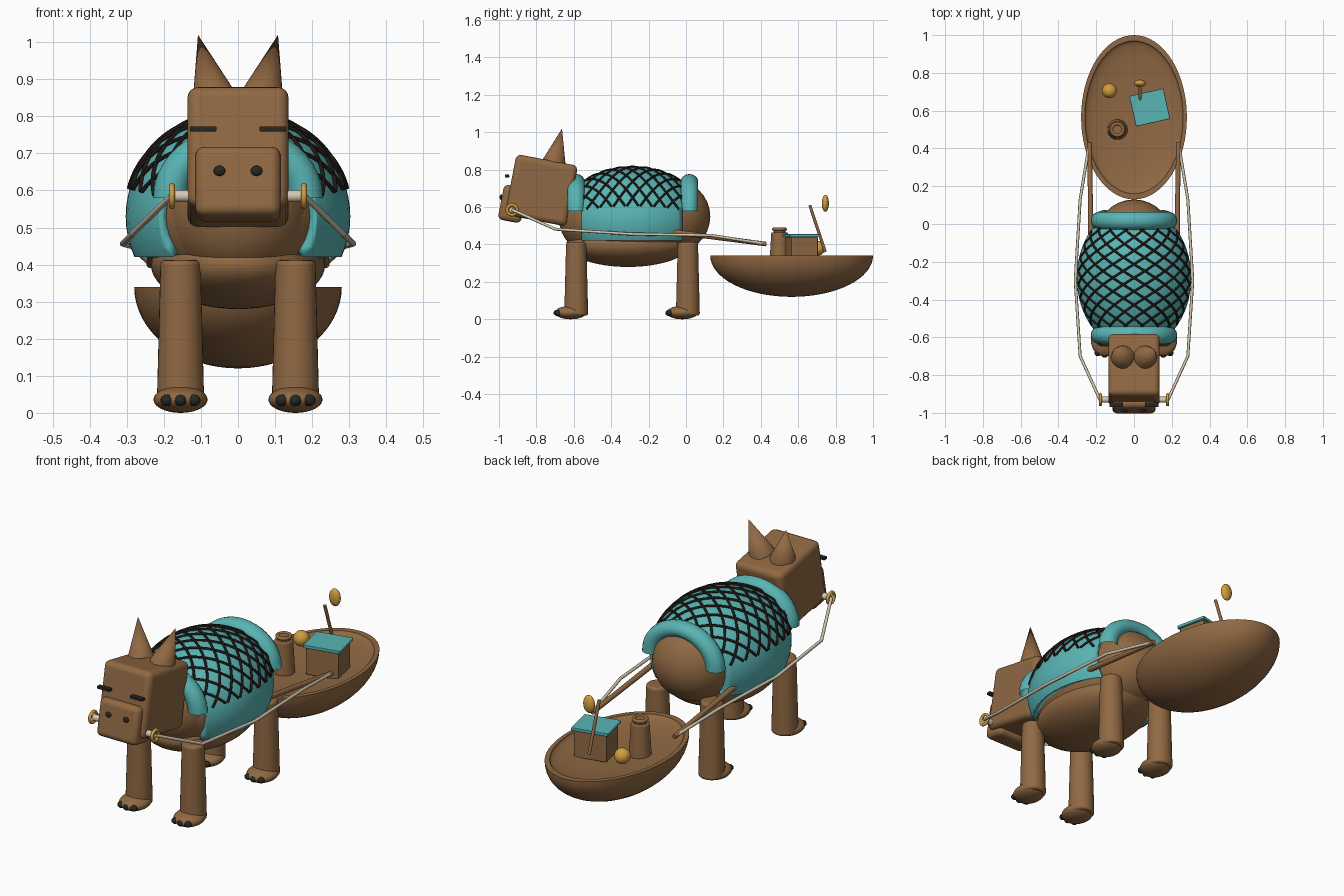
import bpy, bmesh, math
from mathutils import Vector

cube = bpy.data.objects.get("Cube")
if cube:
    bpy.data.objects.remove(cube, do_unlink=True)


def material(name, rgb):
    m = bpy.data.materials.new(name)
    m.use_nodes = True
    m.diffuse_color = (*rgb, 1)
    m.node_tree.nodes["Principled BSDF"].inputs["Base Color"].default_value = (*rgb, 1)
    return m


BROWN = material("brown", (0.28, 0.14, 0.056))
TEAL = material("teal", (0.10, 0.46, 0.46))
GOLD = material("gold", (0.65, 0.34, 0.05))
CREAM = material("cream", (0.66, 0.58, 0.44))
DARK = material("charcoal", (0.02, 0.022, 0.018))
NET = material("net_black", (0.012, 0.009, 0.007))


def finish(name, mat, angle=40):
    ob = bpy.context.object
    ob.name = name
    ob.data.materials.append(mat)
    if ob.type == 'MESH':
        bpy.ops.object.shade_smooth_by_angle(angle=math.radians(angle))
    return ob


def ball(name, mat, loc, radii, segs=32):
    bpy.ops.mesh.primitive_uv_sphere_add(segments=segs, ring_count=segs // 2, location=loc)
    bpy.context.object.scale = radii
    return finish(name, mat)


def box(name, mat, loc, size, bevel=0, rot=(0, 0, 0)):
    bpy.ops.mesh.primitive_cube_add(size=1, location=loc, rotation=rot)
    ob = bpy.context.object
    ob.scale = size
    bpy.ops.object.transform_apply(location=False, rotation=False, scale=True)
    if bevel:
        mod = ob.modifiers.new("round_edges", 'BEVEL')
        mod.width, mod.segments = bevel, 4
    return finish(name, mat)


def rod(name, mat, a, b, r1, r2, bevel=0):
    a, b = Vector(a), Vector(b)
    d = b - a
    bpy.ops.mesh.primitive_cone_add(vertices=32, radius1=r1, radius2=r2, depth=d.length,
                                    location=(a + b) / 2,
                                    rotation=d.to_track_quat('Z', 'Y').to_euler())
    if bevel:
        mod = bpy.context.object.modifiers.new("round_edges", 'BEVEL')
        mod.width, mod.segments = bevel, 3
    return finish(name, mat)


def ring(name, mat, loc, major, minor, rot=(0, 0, 0)):
    bpy.ops.mesh.primitive_torus_add(location=loc, rotation=rot, major_radius=major,
                                     minor_radius=minor, major_segments=40, minor_segments=14)
    return finish(name, mat)


def tubes(name, mat, paths, radius):
    cu = bpy.data.curves.new(name, 'CURVE')
    cu.dimensions = '3D'
    cu.bevel_depth, cu.bevel_resolution, cu.use_fill_caps = radius, 2, True
    for path in paths:
        sp = cu.splines.new('POLY')
        sp.points.add(len(path) - 1)
        for p, co in zip(sp.points, path):
            p.co = (*co, 1)
    ob = bpy.data.objects.new(name, cu)
    bpy.context.collection.objects.link(ob)
    cu.materials.append(mat)


def cut(ob, planes):
    # Keep only the mesh behind each plane, given as local point and normal
    bm = bmesh.new()
    bm.from_mesh(ob.data)
    for co, no in planes:
        bmesh.ops.bisect_plane(bm, geom=bm.verts[:] + bm.edges[:] + bm.faces[:],
                               plane_co=co, plane_no=no, clear_outer=True)
    bm.to_mesh(ob.data)
    bm.free()


# Torso
ball("torso", BROWN, (0, -0.3, 0.53), (0.265, 0.36, 0.24), 48)
ball("belly", BROWN, (0, -0.31, 0.40), (0.235, 0.33, 0.12), 48)
ball("chest", BROWN, (0, -0.47, 0.54), (0.2, 0.21, 0.2))
ball("rump", BROWN, (0, -0.08, 0.55), (0.205, 0.21, 0.2))

# Blanket shell over the back
MID = Vector((0, -0.285, 0.53))
RX, RY, RZ = 0.303, 0.385, 0.283
blanket = ball("blanket", TEAL, MID, (RX, RY, RZ), 64)
bpy.ops.object.transform_apply(location=False, rotation=False, scale=True)
cut(blanket, [((0, 0, -0.11), (0, 0, -1)), ((0, 0.265, 0), (0, 1, 0)),
              ((0, -0.275, 0), (0, -1, 0))])
shell = blanket.modifiers.new("thickness", 'SOLIDIFY')
shell.thickness, shell.offset = 0.035, -1

# Padded half rolls at both blanket ends
for name, y in (("front_roll", -0.588), ("rear_roll", 0.018)):
    roll = ring(name, TEAL, (0, y, 0.58), 0.182, 0.047, (math.pi / 2, 0, 0))
    bpy.ops.object.transform_apply(location=False, rotation=True, scale=False)
    cut(roll, [((0, 0, 0), (0, 0, -1))])
    roll.scale.z = 0.86

# Diamond net wrapped over the blanket
lines = []
for sign in (-1, 1):
    for i in range(-7, 8):
        path = []
        for j in range(-26, 27):
            phi = j * 0.05
            y = i * 0.072 + sign * 0.19 * phi
            if abs(y) < 0.265:
                k = math.sqrt(1 - (y / RY) ** 2) * 1.01
                path.append(MID + Vector((RX * k * math.sin(phi), y, RZ * k * math.cos(phi))))
        if len(path) > 1:
            lines.append(path)
tubes("net", NET, lines, 0.006)

# Head
TILT = (-0.19, 0, 0)
box("head", BROWN, (0, -0.773, 0.69), (0.272, 0.335, 0.33), 0.028, TILT)
box("muzzle", BROWN, (0, -0.928, 0.617), (0.23, 0.125, 0.19), 0.025, TILT)
rod("bit", CREAM, (-0.172, -0.93, 0.585), (0.172, -0.93, 0.585), 0.016, 0.016)

for side, s in (("left", 1), ("right", -1)):
    rod(side + "_ear", BROWN, (s * 0.062, -0.705, 0.84), (s * 0.108, -0.663, 1.02), 0.063, 0)
    box(side + "_eye", DARK, (s * 0.094, -0.957, 0.766), (0.072, 0.024, 0.014), 0.003)
    ball(side + "_nostril", DARK, (s * 0.05, -0.988, 0.653), (0.016, 0.009, 0.014), 16)
    ring(side + "_bit_ring", GOLD, (s * 0.178, -0.93, 0.585), 0.027, 0.008, (0, math.pi / 2, 0))

    # Legs, feet and claws
    for end, y in (("front", -0.587), ("rear", 0.01)):
        leg = f"{end}_{side}_"
        x = s * 0.155
        rod(leg + "leg", BROWN, (x, y, 0.02), (x, y, 0.412), 0.064, 0.054, 0.012)
        ball(leg + "foot", BROWN, (x, y - 0.03, 0.036), (0.073, 0.084, 0.036))
        for n in (-1, 0, 1):
            ball(leg + "claw", DARK, (x + n * 0.037, y - 0.104 + abs(n) * 0.008, 0.034),
                 (0.017, 0.017, 0.016), 16)

    # Shafts and reins
    rod(side + "_shaft", BROWN, (s * 0.228, -0.1, 0.472), (s * 0.235, 0.43, 0.402), 0.014, 0.012)
    tubes(side + "_rein", CREAM, [[(s * 0.18, -0.93, 0.585), (s * 0.285, -0.70, 0.482),
                                   (s * 0.311, -0.3, 0.456), (s * 0.285, 0.13, 0.449),
                                   (s * 0.237, 0.42, 0.404)]], 0.008)

# Boat: a revolved hull profile with a shallow dished deck
STEPS = 16
arc = [i * math.pi / 2 / STEPS for i in range(STEPS + 1)]
profile = [(math.sin(t), -0.22 * math.cos(t)) for t in arc]
profile += [(0.93 * math.sin(t), -0.045 * math.cos(t)) for t in reversed(arc)]
bm = bmesh.new()
verts = [bm.verts.new((r, 0, z)) for r, z in profile]
edges = [bm.edges.new(pair) for pair in zip(verts, verts[1:])]
bmesh.ops.spin(bm, geom=verts + edges, cent=(0, 0, 0), axis=(0, 0, 1),
               angle=math.tau, steps=64)
bmesh.ops.remove_doubles(bm, verts=bm.verts[:], dist=0.0005)
bmesh.ops.recalc_face_normals(bm, faces=bm.faces[:])
mesh = bpy.data.meshes.new("boat")
bm.to_mesh(mesh)
bm.free()
boat = bpy.data.objects.new("boat", mesh)
bpy.context.collection.objects.link(boat)
boat.location, boat.scale = (0, 0.565, 0.34), (0.28, 0.435, 1)
bpy.ops.object.select_all(action='DESELECT')
bpy.context.view_layer.objects.active = boat
boat.select_set(True)
finish("boat", BROWN)

# Cargo
TURN = (0, 0, 0.22)
box("chest_box", BROWN, (0.083, 0.617, 0.37), (0.165, 0.145, 0.14), 0.004, TURN)
box("chest_lid", TEAL, (0.083, 0.617, 0.447), (0.185, 0.165, 0.016), 0.003, TURN)
rod("jar", BROWN, (-0.088, 0.5, 0.295), (-0.088, 0.5, 0.465), 0.054, 0.044, 0.006)
rod("jar_neck", BROWN, (-0.088, 0.5, 0.46), (-0.088, 0.5, 0.485), 0.033, 0.033)
ring("jar_lip", BROWN, (-0.088, 0.5, 0.482), 0.031, 0.009)
ball("gold_ball", GOLD, (-0.13, 0.705, 0.38), (0.039, 0.039, 0.039))
rod("pole", BROWN, (0.033, 0.745, 0.36), (0.033, 0.662, 0.61), 0.008, 0.008)
ball("hand_mirror", GOLD, (0.033, 0.745, 0.62), (0.031, 0.019, 0.045))
